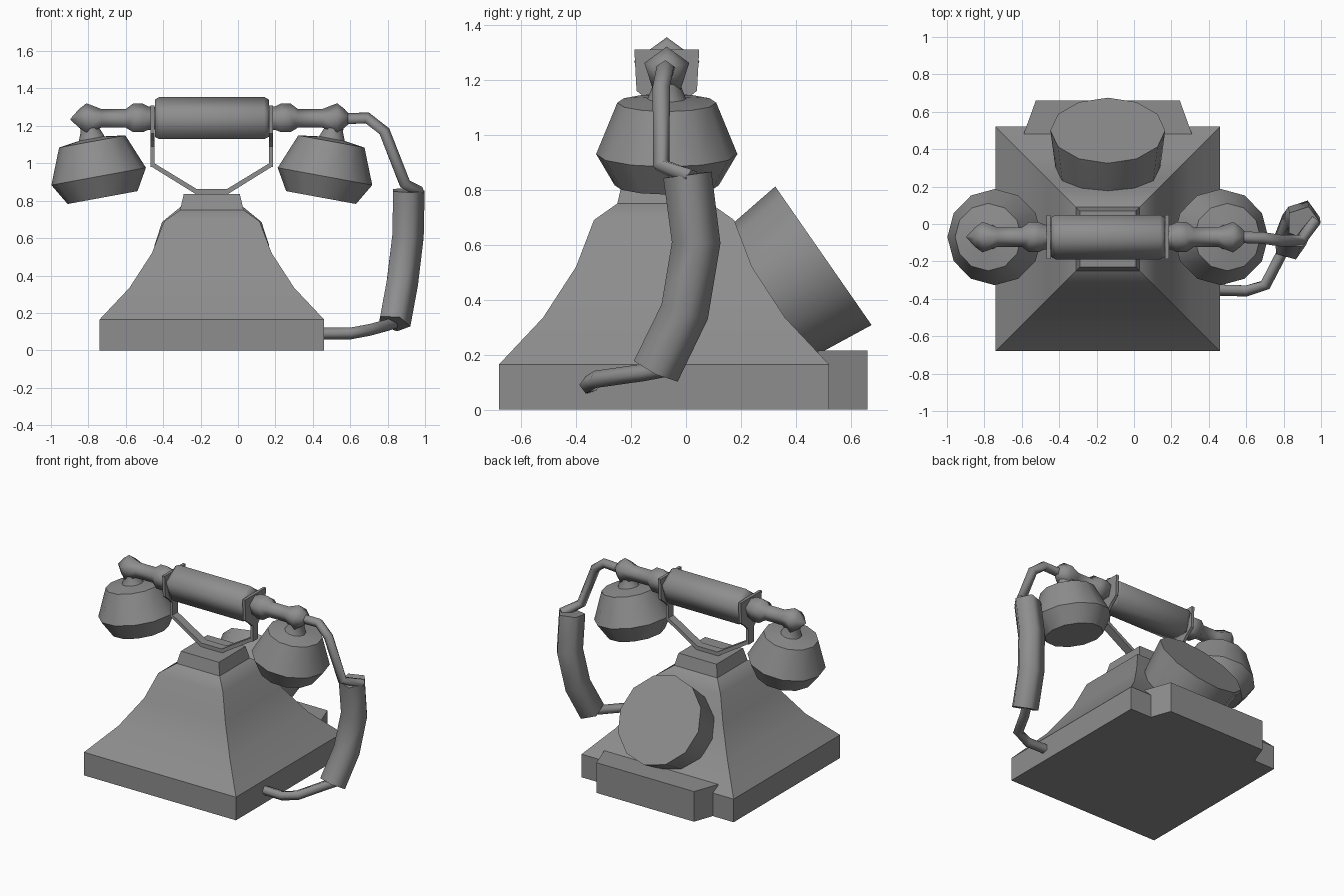
import bpy
import bmesh
import math
from mathutils import Vector

if "Cube" in bpy.data.objects:
    bpy.data.objects.remove(bpy.data.objects["Cube"], do_unlink=True)

grey = bpy.data.materials.new("mid_grey")
grey.use_nodes = True
COLOUR = (0.27, 0.27, 0.27, 1)
grey.diffuse_color = COLOUR
grey.node_tree.nodes["Principled BSDF"].inputs["Base Color"].default_value = COLOUR

CX, CY = -0.14, -0.07  # middle of the telephone
X, Y, Z = Vector((1, 0, 0)), Vector((0, 1, 0)), Vector((0, 0, 1))


def finish(name, bm, angle):
    """Turn a bmesh into a shaded, coloured object."""
    bmesh.ops.recalc_face_normals(bm, faces=bm.faces)
    mesh = bpy.data.meshes.new(name)
    bm.to_mesh(mesh)
    bm.free()
    mesh.materials.append(grey)
    obj = bpy.data.objects.new(name, mesh)
    bpy.context.collection.objects.link(obj)
    bpy.ops.object.select_all(action="DESELECT")
    obj.select_set(True)
    bpy.context.view_layer.objects.active = obj
    if angle:
        bpy.ops.object.shade_smooth_by_angle(angle=math.radians(angle))
    return obj


def loft(name, points, radii, sides, ref, angle=80, phase=0, tangent=None):
    """Join rings along a path; a corner of each ring points to tangent x ref."""
    bm = bmesh.new()
    points = [Vector(p) for p in points]
    rings = []
    for i, (p, r) in enumerate(zip(points, radii)):
        t = tangent or points[min(i + 1, len(points) - 1)] - points[max(i - 1, 0)]
        t = t.normalized()
        u = t.cross(ref).normalized()
        v = t.cross(u)
        turns = [phase + math.tau * k / sides for k in range(sides)]
        rings.append([bm.verts.new(p + r * (u * math.cos(a) + v * math.sin(a)))
                      for a in turns])
    for a, b in zip(rings, rings[1:]):
        for k in range(sides):
            j = (k + 1) % sides
            bm.faces.new((a[k], a[j], b[j], b[k]))
    bm.faces.new(rings[0])
    bm.faces.new(rings[-1])
    return finish(name, bm, angle)


def lathe(name, origin, axis, profile, sides, ref, **kw):
    """Loft along a straight axis from (radius, distance) pairs."""
    axis = Vector(axis).normalized()
    pts = [Vector(origin) + axis * d for r, d in profile]
    return loft(name, pts, [r for r, d in profile], sides, ref, tangent=axis, **kw)


def prism(name, outline, depth):
    """Extrude a flat outline by a vector."""
    bm = bmesh.new()
    face = bm.faces.new([bm.verts.new(p) for p in outline])
    new = bmesh.ops.extrude_face_region(bm, geom=[face])["geom"]
    bmesh.ops.translate(bm, vec=depth,
                        verts=[g for g in new if isinstance(g, bmesh.types.BMVert)])
    return finish(name, bm, 0)


# Square flared body
body = [(0.6, 0), (0.6, 0.165), (0.44, 0.335), (0.32, 0.52), (0.255, 0.69),
        (0.17, 0.75), (0.15, 0.835)]
lathe("body", (CX, -0.08, 0), Z, [(r * math.sqrt(2), z) for r, z in body],
      4, Y, angle=40, phase=math.pi / 4)

# Ledge and dial drum at the back
prism("back_ledge", [(CX + x, y, 0) for x, y in
                     ((-0.45, 0.48), (0.45, 0.48), (0.385, 0.66), (-0.385, 0.66))],
      Z * 0.215)
lathe("dial_drum", (CX, 0.5, 0.56), (0, 0.82, 0.57),
      [(0.27, -0.3), (0.285, -0.2), (0.307, 0)], 12, X, angle=40)

# Handset: barrel, and a turned handle on each side
lathe("barrel", (CX, CY, 1.23), X,
      [(0.11, -0.305), (0.125, -0.28), (0.125, 0.28), (0.11, 0.305)], 5, Y)
handle = [(0.065, 0.29), (0.07, 0.34), (0.085, 0.37), (0.085, 0.42), (0.055, 0.46),
          (0.055, 0.59), (0.086, 0.67), (0.055, 0.71), (0.004, 0.755)]
bell = [(0.19, -0.115), (0.257, 0), (0.18, 0.19), (0.07, 0.205), (0.052, 0.25),
        (0.05, 0.29)]
for side, s in (("left", 1), ("right", -1)):
    lathe(side + "_handle", (CX, CY, 1.235), X,
          [(r, d * s) for r, d in handle], 5, Y)
    lathe(side + "_earpiece", (CX + 0.605 * s, CY, 0.93), (0.18 * s, 0, 0.98),
          bell, 12, Y, angle=50)
    # Fork plate holding the barrel
    fork = [(-0.118, 1.31), (-0.11, 1.16), (-0.06, 1.12), (-0.03, 1.09), (-0.03, 0.98)]
    outline = fork + [(-y, z) for y, z in reversed(fork)]
    prism(side + "_fork", [(CX + 0.307 * s, CY + y, z) for y, z in outline],
          X * 0.02 * s)

# Cradle bracket under the forks
upper = [(0.327, 1.0), (0.327, 0.985), (0.085, 0.835)]
lower = [(0.08, 0.862), (0.307, 1.0)]
half = upper[::-1] + lower[::-1]
inner = [(-0.08, 0.862), (-0.307, 1.0), (-0.327, 1.0), (-0.327, 0.985), (-0.085, 0.835)]
prism("cradle_bracket", [(CX + x, CY - 0.03, z) for x, z in half + inner], Y * 0.06)

# Cord: thin top run, thick hanging sleeve, thin bottom run
loft("upper_cord", [(0.56, CY, 1.235), (0.69, -0.075, 1.24), (0.78, -0.09, 1.17),
                    (0.89, -0.09, 0.89), (0.97, 0.02, 0.845)],
     [0.033] * 5, 5, Y)
loft("cord_sleeve", [(0.905, 0.005, 0.855), (0.9, 0.037, 0.61),
                     (0.87, -0.005, 0.36), (0.83, -0.11, 0.145)],
     [0.093] * 4, 5, Y)
loft("lower_cord", [(0.44, -0.35, 0.09), (0.6, -0.355, 0.09), (0.7, -0.325, 0.11),
                    (0.79, -0.15, 0.135), (0.84, -0.07, 0.15)],
     [0.033] * 5, 5, Z)
